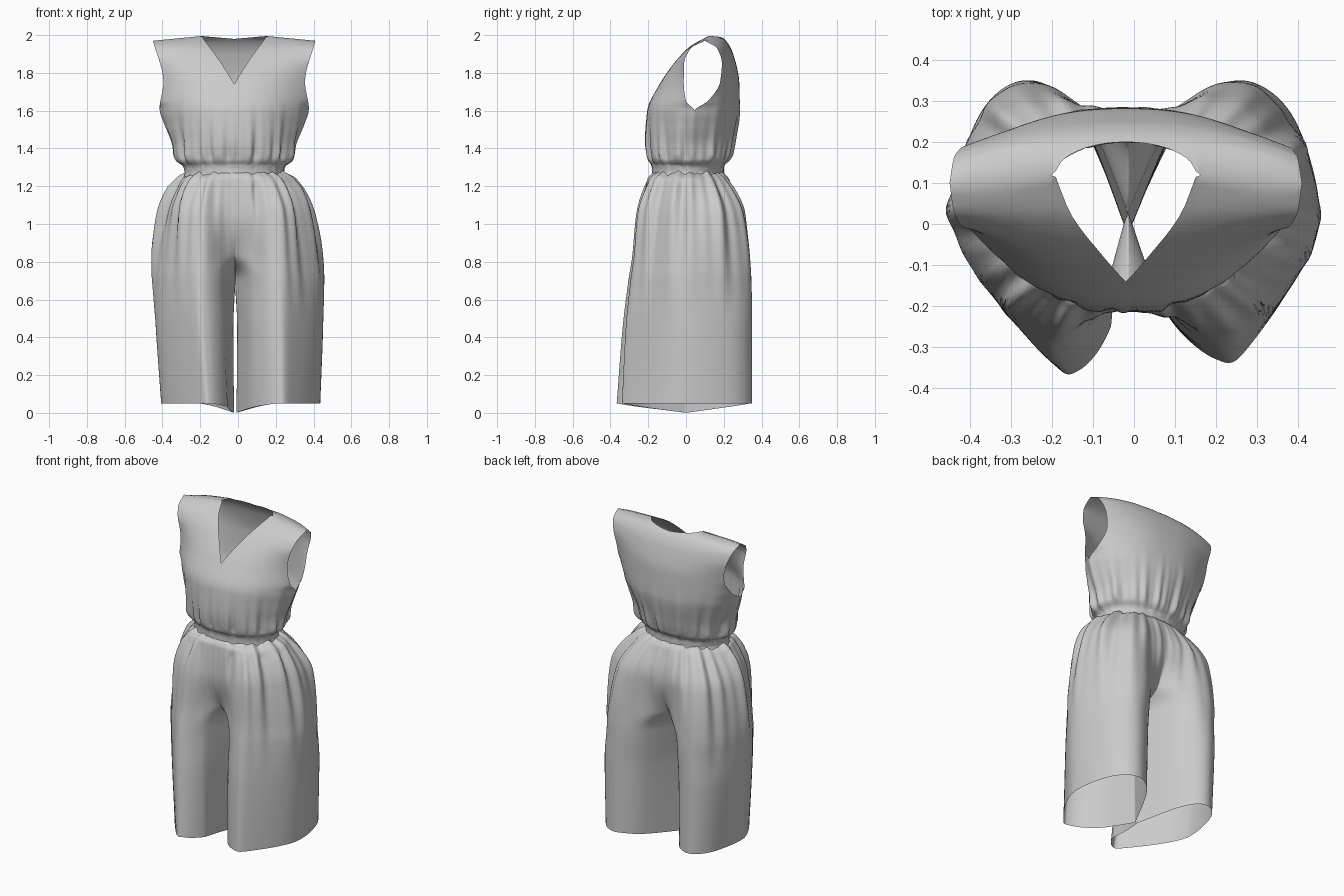
import bpy, bmesh, math

if "Cube" in bpy.data.objects:
    bpy.data.objects.remove(bpy.data.objects["Cube"])

CX = -0.015  # centre seam


def pchip(knots, z):
    """Smooth interpolation without overshoot through (z, value) pairs."""
    if z <= knots[0][0]:
        return knots[0][1]
    if z >= knots[-1][0]:
        return knots[-1][1]
    n = len(knots)
    d = [(knots[i + 1][1] - knots[i][1]) / (knots[i + 1][0] - knots[i][0]) for i in range(n - 1)]

    def slope(i):
        if i == 0:
            return d[0]
        if i == n - 1:
            return d[-1]
        a, b = d[i - 1], d[i]
        return 0 if a * b <= 0 else 2 * a * b / (a + b)
    i = max(j for j in range(n - 1) if knots[j][0] <= z)
    h = knots[i + 1][0] - knots[i][0]
    t = (z - knots[i][0]) / h
    return ((2*t**3 - 3*t*t + 1) * knots[i][1] + (t**3 - 2*t*t + t) * h * slope(i)
            + (3*t*t - 2*t**3) * knots[i + 1][1] + (t**3 - t*t) * h * slope(i + 1))


def spline(pts, s):
    """Catmull-Rom curve through the points, s from 0 to 1."""
    n = len(pts) - 1
    i = min(int(s * n), n - 1)
    t = s * n - i
    p = [pts[max(0, min(n, i + k))] for k in (-1, 0, 1, 2)]
    return [0.5 * (2*p[1][k] + (p[2][k] - p[0][k]) * t
                   + (2*p[0][k] - 5*p[1][k] + 4*p[2][k] - p[3][k]) * t * t
                   + (3*p[1][k] - p[0][k] - 3*p[2][k] + p[3][k]) * t**3) for k in (0, 1)]


def surface(name, grids):
    """Join grids of points into one welded, smooth cloth surface."""
    bm = bmesh.new()
    for grid in grids:
        vs = [[bm.verts.new(p) for p in row] for row in grid]
        for a, b in zip(vs, vs[1:]):
            for j in range(len(a) - 1):
                bm.faces.new((a[j], a[j + 1], b[j + 1], b[j]))
    bmesh.ops.remove_doubles(bm, verts=bm.verts, dist=0.0008)
    bmesh.ops.recalc_face_normals(bm, faces=bm.faces)
    for f in bm.faces:
        f.smooth = True
    me = bpy.data.meshes.new(name)
    bm.to_mesh(me)
    bm.free()
    ob = bpy.data.objects.new(name, me)
    bpy.context.collection.objects.link(ob)
    return ob


def folds(a):
    """Irregular gathers around the body, by angle."""
    return (math.sin(19 * a + 0.6) + 0.7 * math.sin(31 * a + 1.9) + 0.9 * math.sin(11 * a + 4)) / 2.2


# Bodice: front and back panels meeting at side seams and shoulders
WIDTH = [(1.27, .262), (1.305, .27), (1.335, .308), (1.42, .325), (1.52, .367), (1.61, .395), (1.75, .375), (1.97, .43)]
FRONT = [(1.27, -.18), (1.305, -.18), (1.34, -.2), (1.45, -.215), (1.6, -.205), (1.74, -.14),
         (1.85, -.065), (1.94, .02), (1.995, .12)]
BACK = [(1.27, .2), (1.305, .2), (1.34, .23), (1.45, .26), (1.6, .285), (1.75, .282),
        (1.9, .25), (1.96, .22), (2.0, .18)]
ARM_FRONT = [(1.27, .02), (1.6, .045), (1.65, .0), (1.75, -.012), (1.85, -.01), (1.93, .025), (1.97, .1)]
ARM_BACK = [(1.27, .02), (1.6, .045), (1.65, .115), (1.75, .18), (1.85, .19), (1.93, .165), (1.97, .1)]
# gentler versions of the armhole edges, used away from the edge
SOFT_FRONT = [(1.27, .02), (1.4, .02), (1.75, -.01), (1.85, -.008), (1.93, .025), (1.98, .1)]
SOFT_BACK = [(1.27, .02), (1.4, .04), (1.6, .13), (1.75, .18), (1.85, .19), (1.93, .17), (1.98, .12)]
NECK = 0.4


def bodice_panel(mid, edge, soft, neck_z, rows=56, cols=100):
    grid = []
    for r in range(rows + 1):
        t = r / rows
        row = []
        for c in range(cols + 1):
            u = math.sin(math.pi / 2 * (2 * c / cols - 1))
            au = abs(u)
            if au < NECK:
                top = neck_z + (1.995 - neck_z) * au / NECK
            else:
                top = 1.995 - 0.025 * (au - NECK) / (1 - NECK)
            z = 1.27 + (top - 1.27) * t
            # round at the waist, flatter diagonals at the chest
            k = min(1, max(0, (z - 1.33) / 0.3))
            k = k * k * (3 - 2 * k)
            p = (1 - k) * (1 - au**2.1) ** 0.52 + k * (1 - au**2.4) ** 1.05
            w = au**10
            e = w * pchip(edge, z) + (1 - w) * pchip(soft, z)
            y = e + (pchip(mid, z) - e) * p
            if r == rows and au >= NECK:
                y = 0.12 - 0.02 * (au - NECK) / (1 - NECK)
            elif r == rows and mid is BACK:
                y = 0.12 + 0.08 * math.sqrt(1 - (au / NECK) ** 2)
            x = CX - 0.005 + u * pchip(WIDTH, z)
            a = math.atan2(y - .03, x - CX)
            fade = max(0, 1 - abs(z - 1.36) / (0.09 if z < 1.36 else 0.34)) ** 1.8
            g = 1 + 0.06 * folds(a) * fade
            row.append((CX + (x - CX) * g, .03 + (y - .03) * g, z))
        grid.append(row)
    return grid


surface("bodice", [bodice_panel(FRONT, ARM_FRONT, SOFT_FRONT, 1.74),
                   bodice_panel(BACK, ARM_BACK, SOFT_BACK, 1.98)])

# Waistband: gathered elastic ring
band = []
for r in range(9):
    z = 1.245 + 0.07 * r / 8
    row = []
    for c in range(193):
        a = 2 * math.pi * c / 192
        k = 1 + 0.012 * folds(a) + 0.03 * ((r - 4) / 4) ** 2
        row.append((CX - .003 + .262 * k * math.cos(a), .01 + .189 * k * math.sin(a), z))
    band.append(row)
surface("waistband", [band])

# Wide legs: sections run from the inseam round the front, outside and back
LEG = {
    0.0: [(-.008, 0), (.08, -.22), (.20, -.33), (.28, -.3), (.43, -.04), (.39, .24), (.27, .35), (.13, .27), (-.008, 0)],
    0.45: [(-.004, 0), (.075, -.21), (.19, -.31), (.28, -.28), (.445, -.03), (.4, .24), (.27, .35), (.12, .27), (-.004, 0)],
    0.71: [(CX, .03), (.07, -.19), (.18, -.285), (.28, -.255), (.45, -.02), (.4, .22), (.27, .345), (.11, .28), (CX, .03)],
    0.82: [(CX, -.14), (.06, -.19), (.17, -.27), (.28, -.24), (.445, 0), (.39, .22), (.26, .34), (.09, .28), (CX, .19)],
    1.05: [(CX, -.215), (.06, -.22), (.16, -.25), (.27, -.22), (.405, .02), (.36, .2), (.24, .305), (.1, .29), (CX, .27)],
    1.24: [(CX, -.2), (.08, -.2), (.16, -.185), (.23, -.14), (.305, .02), (.24, .14), (.17, .2), (.08, .22), (CX, .225)],
    1.27: [(CX, -.18), (.08, -.17), (.14, -.145), (.19, -.11), (.25, .01), (.19, .13), (.14, .165), (.08, .19), (CX, .2)],
}


def leg_grid(side, rows=70, cols=128):
    grid = []
    for r in range(rows + 1):
        z = 1.27 * (1 - (1 - r / rows) ** 1.4)
        pts = [[pchip([(k, v[i][j]) for k, v in LEG.items()], z) for j in (0, 1)] for i in range(9)]
        gather = 0.08 * max(0, 1 - abs(z - 1.2) / (0.09 if z > 1.2 else 0.75)) ** 1.6
        row = []
        for c in range(cols + 1):
            s = c / cols
            x, y = spline(pts, s)
            a = math.atan2(y - .02, x - CX)
            f = folds(a + (0 if side > 0 else 2)) * math.sin(math.pi * s) ** 0.7
            g = 1 + gather * f
            x, y = CX + (x - CX) * g, .02 + (y - .02) * g
            hem = 0.05 * min(1, math.hypot(x - CX, y) / 0.4) * max(0, 1 - z / 0.6)
            if side < 0:
                # front crease of this leg sits nearer the middle, hem slightly narrower
                lean = 0.07 * min(1, max(0, -y / .34)) * max(0, 1 - z / 1.2) * min(1, (x - CX) / .1)
                x = CX - (x - CX) * (0.93 - 0.06 * max(0, 1 - z / .8)) + lean
                y -= 0.4 * lean
            row.append((x, y, z + hem + 0.012 * f * max(0, (z - 1.2) / .07)))
        grid.append(row)
    return grid


surface("trouser_legs", [leg_grid(1), leg_grid(-1)])
